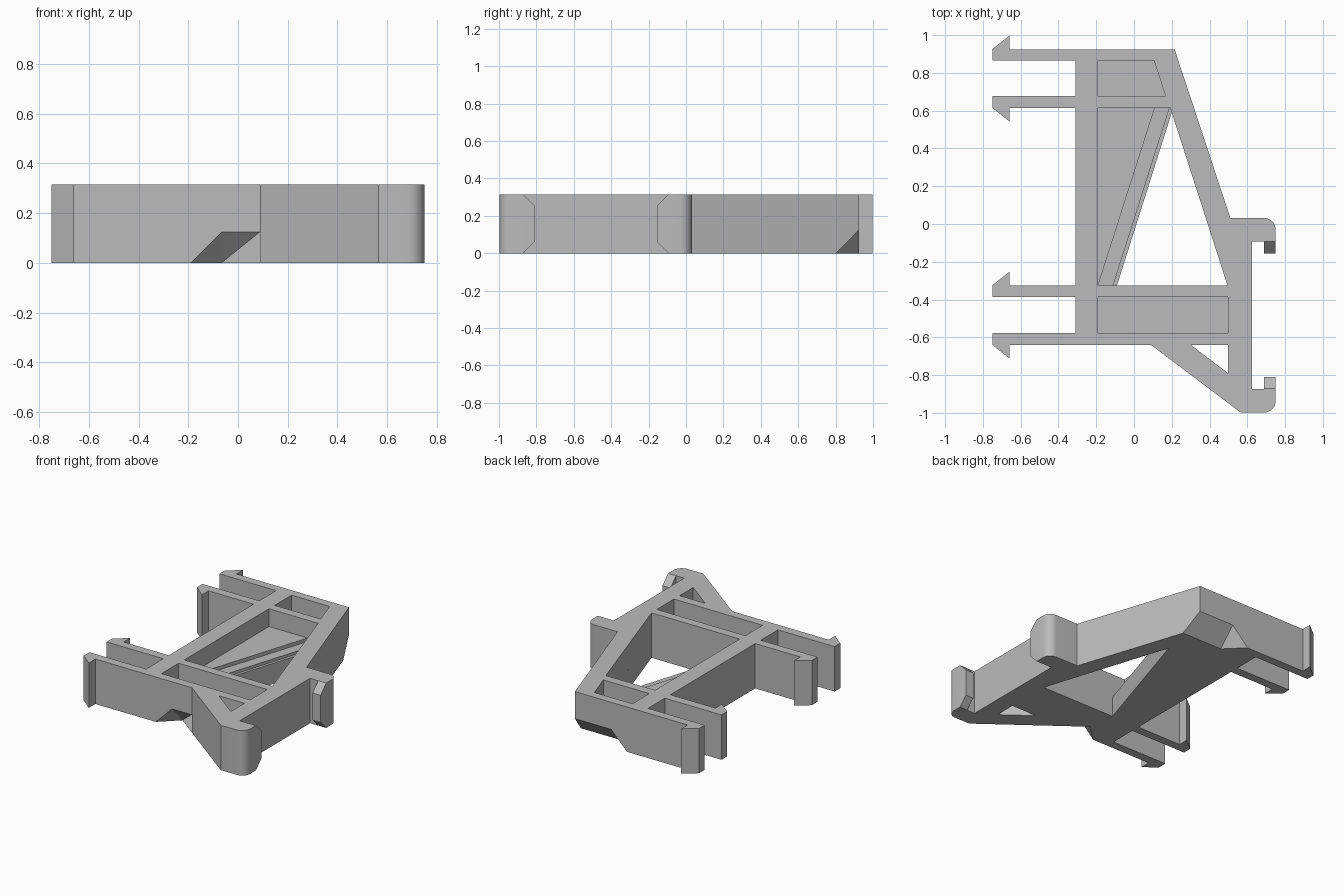
import bpy, bmesh, math
from mathutils import Vector

if "Cube" in bpy.data.objects:
    bpy.data.objects.remove(bpy.data.objects["Cube"], do_unlink=True)

HEIGHT = 0.315
FLOOR = 0.19

grey = bpy.data.materials.new("plain grey")
grey.use_nodes = True
grey.diffuse_color = (0.5, 0.5, 0.5, 1)
grey.node_tree.nodes["Principled BSDF"].inputs["Base Color"].default_value = (0.5, 0.5, 0.5, 1)


def add_object(name, bm):
    bmesh.ops.recalc_face_normals(bm, faces=bm.faces[:])
    mesh = bpy.data.meshes.new(name)
    bm.to_mesh(mesh)
    bm.free()
    mesh.materials.append(grey)
    obj = bpy.data.objects.new(name, mesh)
    bpy.context.collection.objects.link(obj)
    return obj


def prism(name, points, z0, z1):
    """Extrude a flat outline upwards."""
    bm = bmesh.new()
    face = bm.faces.new([bm.verts.new((x, y, z0)) for x, y in points])
    top = bmesh.ops.extrude_face_region(bm, geom=[face])["geom"]
    verts = [v for v in top if isinstance(v, bmesh.types.BMVert)]
    bmesh.ops.translate(bm, verts=verts, vec=(0, 0, z1 - z0))
    return add_object(name, bm)


def hull(name, points):
    bm = bmesh.new()
    for p in points:
        bm.verts.new(p)
    bmesh.ops.convex_hull(bm, input=bm.verts[:])
    return add_object(name, bm)


def arc(cx, cy, r, start, end, n=8):
    angles = [math.radians(start + (end - start) * i / n) for i in range(n + 1)]
    return [(cx + r * math.cos(a), cy + r * math.sin(a)) for a in angles]


def arm(y_barb, y_plain, side):
    """Snap arm outline, from the barbed edge round to the plain edge."""
    return [(-0.66, y_barb), (-0.66, y_barb + side * 0.072),
            (-0.75, y_barb), (-0.75, y_plain), (-0.31, y_plain)]


# Frame outline with snap arms on one side and rounded clips on the other
outline = [(0.215, 0.925)]
outline += arm(0.925, 0.865, 1)
outline += arm(0.615, 0.678, -1)[::-1] + [(-0.31, 0.615)]
outline += [(-0.31, -0.325)] + arm(-0.325, -0.387, 1)
outline += arm(-0.64, -0.577, -1)[::-1]
outline += [(0.09, -0.64), (0.565, -0.998)]
outline += arc(0.688, -0.936, 0.062, -90, 0)
outline += [(0.75, -0.81), (0.688, -0.81), (0.688, -0.873), (0.625, -0.873)]
outline += [(0.625, -0.093), (0.688, -0.093), (0.688, -0.155), (0.75, -0.155)]
outline += arc(0.688, -0.03, 0.062, 0, 90)
outline += [(0.51, 0.032)]
frame = prism("bracket_frame", outline, 0, HEIGHT)

cutters = []

# Recessed pockets and through openings
UP = HEIGHT + 0.1
pockets = [
    ("back_pocket", [(-0.19, 0.678), (0.167, 0.678), (0.106, 0.865), (-0.19, 0.865)], FLOOR),
    ("front_pocket", [(-0.19, -0.577), (0.498, -0.577), (0.498, -0.387), (-0.19, -0.387)], FLOOR),
    ("centre_pocket", [(-0.19, -0.325), (0.495, -0.325), (0.192, 0.615), (-0.19, 0.615)], FLOOR),
    ("upper_step", [(-0.19, -0.325), (0.495, -0.325), (0.192, 0.615), (0.11, 0.615)], 0.165),
    ("centre_opening", [(-0.09, -0.325), (0.495, -0.325), (0.2, 0.59)], -0.1),
    ("lower_step", [(-0.11, -0.325), (0.495, -0.325), (0.192, 0.615), (0.188, 0.615)], 0.145),
    ("corner_opening", [(0.3, -0.64), (0.498, -0.64), (0.498, -0.79)], -0.1),
]
for name, points, bottom in pockets:
    cutters.append(prism(name + "_cutter", points, bottom, UP))


def lowered(points):
    return [(p[0], p[1], -0.05) for p in points]


# Faceted relief under the front wall, where it meets the diagonal arm
apex = Vector((-0.065, -0.523, 0))
rim = [Vector(p) for p in ((-0.19, -0.64, 0), (-0.065, -0.64, 0.125),
                           (0.09, -0.64, 0.125), (0.09, -0.64, 0))]
far = [apex + (p - apex) * 1.3 for p in rim]
cutters.append(hull("front_relief_cutter", [apex] + far + lowered([apex, far[0], far[3]])))

# Matching relief under the back wall, running out past the slanted corner
apex = Vector((-0.065, 0.802, 0))
a = apex + (Vector((-0.19, 0.925, 0)) - apex) * 1.3
b = apex + (Vector((-0.065, 0.925, 0.125)) - apex) * 1.3
side = [Vector((0.4, p.y, p.z)) for p in (apex, a, b)]
cutters.append(hull("back_relief_cutter",
                    [apex, a, b] + side + lowered([apex, a, side[0], side[1]])))

# Bevels above and below each clip tip
for y_tip, inward in ((-0.155, 1), (-0.81, -1)):
    for z_edge, out in ((0, -1), (HEIGHT, 1)):
        corners = [(y_tip - inward * 0.02, z_edge - out * 0.082),
                   (y_tip + inward * 0.082, z_edge + out * 0.02),
                   (y_tip - inward * 0.02, z_edge + out * 0.02)]
        cutters.append(hull("clip_tip_cutter", [(x, y, z) for x in (0.66, 0.8)
                                                for y, z in corners]))

# Apply the cuts, then remove the cutters
bpy.context.view_layer.objects.active = frame
for cutter in cutters:
    cutter.hide_render = True
    mod = frame.modifiers.new("cut", 'BOOLEAN')
    mod.operation = 'DIFFERENCE'
    mod.solver = 'EXACT'
    mod.object = cutter
    bpy.ops.object.modifier_apply(modifier=mod.name)
for cutter in cutters:
    bpy.data.objects.remove(cutter, do_unlink=True)

bpy.ops.object.select_all(action='DESELECT')
frame.select_set(True)
bpy.ops.object.shade_smooth_by_angle(angle=math.radians(25))
